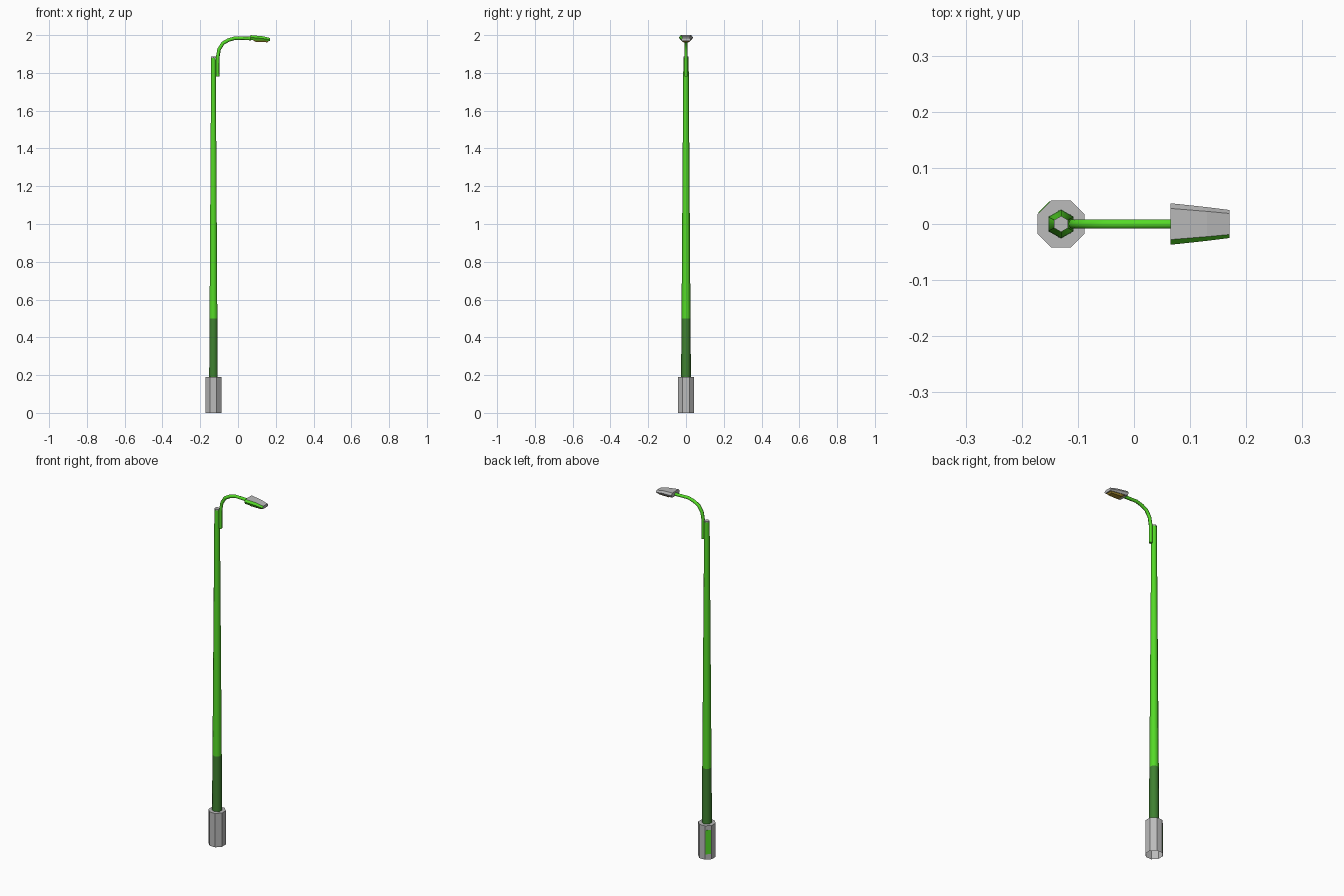
import bpy, bmesh, math

if "Cube" in bpy.data.objects:
    bpy.data.objects.remove(bpy.data.objects["Cube"])

PX = -0.13  # pole axis


def material(name, rgb):
    m = bpy.data.materials.new(name)
    m.diffuse_color = (*rgb, 1)
    m.use_nodes = True
    m.node_tree.nodes["Principled BSDF"].inputs["Base Color"].default_value = m.diffuse_color
    return m


GREY = material("grey", (0.5, 0.5, 0.5))
GREEN = material("green", (0.09, 0.7, 0.02))
DARK = material("dark_green", (0.05, 0.22, 0.03))
AMBER = material("amber", (0.4, 0.27, 0.03))


def loft(name, rings, mats, cap_start=True, cap_end=True, pick=None, smooth=False):
    """Skin a list of rings; pick(section, side) gives the material slot."""
    bm = bmesh.new()
    vs = [[bm.verts.new(p) for p in r] for r in rings]
    n = len(rings[0])
    for k in range(len(vs) - 1):
        for i in range(n):
            j = (i + 1) % n
            f = bm.faces.new((vs[k][i], vs[k][j], vs[k + 1][j], vs[k + 1][i]))
            f.material_index = pick(k, i) if pick else 0
    if cap_start:
        bm.faces.new(vs[0][::-1])
    if cap_end:
        bm.faces.new(vs[-1])
    bmesh.ops.recalc_face_normals(bm, faces=bm.faces)
    me = bpy.data.meshes.new(name)
    bm.to_mesh(me)
    bm.free()
    for m in mats:
        me.materials.append(m)
    ob = bpy.data.objects.new(name, me)
    bpy.context.collection.objects.link(ob)
    if smooth:
        bpy.ops.object.select_all(action='DESELECT')
        ob.select_set(True)
        bpy.context.view_layer.objects.active = ob
        bpy.ops.object.shade_smooth_by_angle(angle=math.radians(65))
    return ob


def ring(r, z, n, offset):
    return [(PX + r * math.cos(offset + math.tau * i / n),
             r * math.sin(offset + math.tau * i / n), z) for i in range(n)]


# Octagonal base, open underneath, with a green access door on one diagonal face
R = 0.042 / math.cos(math.pi / 8)
loft("base", [ring(R, z, 8, math.pi / 8) for z in (0, 0.19)], [GREY], cap_start=False)
a = math.radians(135)


def on_face(out, side, z):
    d = 0.042 + out
    return (PX + d * math.cos(a) - side * math.sin(a),
            d * math.sin(a) + side * math.cos(a), z)


loft("base_door", [[on_face(o, s, z) for s, z in
                    ((-.014, .03), (.014, .03), (.014, .165), (-.014, .165))]
                   for o in (0, 0.001)], [GREEN], cap_start=False)

# Tapered six-sided pole, darker towards the ground
heights = (0.19, 0.5, 0.9, 1.3, 1.885)
loft("pole", [ring(0.026 - 0.012 * (z - 0.19) / 1.695, z, 6, math.pi / 6) for z in heights],
     [GREEN, DARK, GREY], cap_start=False, pick=lambda k, i: 1 if k < 1 else 0, smooth=True)
loft("pole_cap", [ring(0.0142, z, 6, math.pi / 6) for z in (1.88, 1.886)], [GREY])

# Curved arm swept along a bent path in the xz plane
path = [(-.108, 1.78), (-.108, 1.88), (-.100, 1.925), (-.080, 1.957),
        (-.050, 1.974), (-.015, 1.984), (.070, 1.982)]
arm = []
for k, (x, z) in enumerate(path):
    p, q = path[max(k - 1, 0)], path[min(k + 1, len(path) - 1)]
    dx, dz = q[0] - p[0], q[1] - p[1]
    l = math.hypot(dx, dz)
    arm.append([(x + 0.0095 * math.cos(t) * -dz / l, 0.0095 * math.sin(t),
                 z + 0.0095 * math.cos(t) * dx / l)
                for t in (math.tau * i / 6 for i in range(6))])
loft("arm", arm, [GREEN], smooth=True)


# Lamp head: hexagonal cross-sections tapering towards the tip
def head_section(x, top, mid, bottom, w):
    return [(x, -w * .75, top), (x, w * .75, top), (x, w, mid),
            (x, w * .8, bottom), (x, -w * .8, bottom), (x, -w, mid)]


loft("lamp_head", [head_section(.065, 2.0, 1.988, 1.974, .037),
                   head_section(.130, 1.994, 1.982, 1.971, .030),
                   head_section(.170, 1.985, 1.975, 1.969, .025)],
     [GREY, GREEN], pick=lambda k, i: 1 if i in (4, 5) else 0)

# Amber glass under the head
loft("lamp_glass", [[(.075, -.027, 1.975), (.165, -.019, 1.971), (.165, .019, 1.971), (.075, .027, 1.975)],
                    [(.095, -.018, 1.964), (.155, -.014, 1.962), (.155, .014, 1.962), (.095, .018, 1.964)]],
     [AMBER], cap_start=False)
